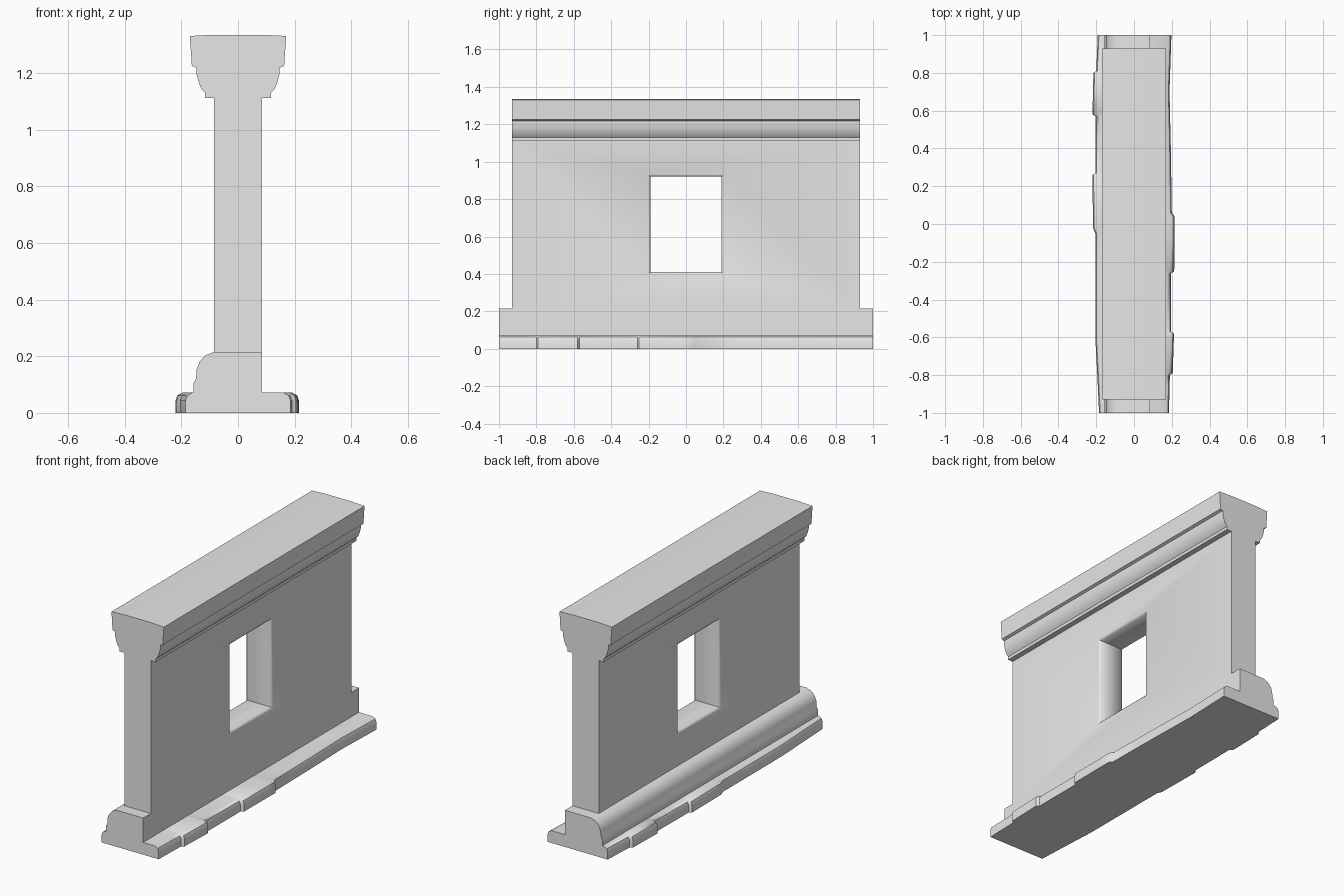
import bpy, bmesh, math

cube = bpy.data.objects.get("Cube")
if cube:
    bpy.data.objects.remove(cube, do_unlink=True)

stone = bpy.data.materials.new("grey_stone")
stone.use_nodes = True
stone.diffuse_color = (0.8, 0.8, 0.8, 1)
stone.node_tree.nodes["Principled BSDF"].inputs["Base Color"].default_value = (0.8, 0.8, 0.8, 1)


def loft(name, rings, closed=False, angle=35):
    """Skin a series of equal-sized rings, capping the ends unless closed."""
    bm = bmesh.new()
    loops = [[bm.verts.new(p) for p in ring] for ring in rings]
    pairs = list(zip(loops, loops[1:] + loops[:1] if closed else loops[1:]))
    for a, b in pairs:
        for i in range(len(a)):
            j = (i + 1) % len(a)
            bm.faces.new((a[i], a[j], b[j], b[i]))
    if not closed:
        bm.faces.new(loops[0])
        bm.faces.new(loops[-1])
    bmesh.ops.recalc_face_normals(bm, faces=bm.faces)
    mesh = bpy.data.meshes.new(name)
    bm.to_mesh(mesh)
    bm.free()
    mesh.materials.append(stone)
    obj = bpy.data.objects.new(name, mesh)
    bpy.context.collection.objects.link(obj)
    bpy.ops.object.select_all(action="DESELECT")
    obj.select_set(True)
    bpy.context.view_layer.objects.active = obj
    bpy.ops.object.shade_smooth_by_angle(angle=math.radians(angle))
    return obj


def extrude_profile(name, profile, half_length):
    return loft(name, [[(x, y, z) for x, z in profile] for y in (-half_length, half_length)])


# Wall panel with a chamfered window opening
def rect(x, half_width, bottom, top):
    w = half_width
    return [(x, -w, bottom), (x, w, bottom), (x, w, top), (x, -w, top)]


T, C = 0.085, 0.012
side = [(T, 0.93, 0.215, 1.112), (T, 0.19 + C, 0.41 - C, 0.92 + C), (T - C, 0.19, 0.41, 0.92)]
rings = [rect(*r) for r in side] + [rect(-r[0], *r[1:]) for r in reversed(side)]
loft("wall_panel", rings, closed=True, angle=50)

# Coping along the top, symmetric moulded profile
half = [(0.117, 1.112), (0.117, 1.13), (0.13, 1.145), (0.14, 1.17), (0.147, 1.198),
        (0.147, 1.219), (0.163, 1.225), (0.17, 1.331), (0.085, 1.335)]
extrude_profile("coping", half + [(-x, z) for x, z in reversed(half)], 0.93)

# Base course: flat on one face, rounded moulding on the other
base = [(0.085, 0.07), (0.085, 0.215), (-0.085, 0.215), (-0.115, 0.203), (-0.135, 0.182),
        (-0.146, 0.155), (-0.148, 0.122), (-0.157, 0.105), (-0.157, 0.07)]
extrude_profile("base_course", base, 1.0)

# Rough stone plinth: outlines of each long edge as (y, distance from centre)
left_edge = [(-1, 0.185), (-0.8, 0.19), (-0.79, 0.205), (-0.58, 0.212), (-0.57, 0.197),
             (-0.26, 0.197), (-0.25, 0.213), (0.04, 0.215), (0.06, 0.2), (0.4, 0.195),
             (0.7, 0.188), (1, 0.198)]
right_edge = [(-1, 0.185), (-0.85, 0.192), (-0.6, 0.205), (-0.05, 0.205), (-0.02, 0.217),
              (0.26, 0.22), (0.27, 0.205), (0.57, 0.203), (0.58, 0.22), (0.8, 0.215),
              (0.81, 0.2), (1, 0.192)]


def reach(edge, y):
    for (y0, d0), (y1, d1) in zip(edge, edge[1:]):
        if y <= y1:
            return d0 + (d1 - d0) * (y - y0) / (y1 - y0)
    return edge[-1][1]


def plinth_ring(y):
    a, b = reach(left_edge, y), -reach(right_edge, y)
    return [(b, y, 0), (b, y, 0.045), (b + 0.006, y, 0.062), (b + 0.025, y, 0.072),
            (a - 0.025, y, 0.072), (a - 0.006, y, 0.062), (a, y, 0.045), (a, y, 0)]


stations = sorted({y for y, d in left_edge + right_edge})
loft("stone_plinth", [plinth_ring(y) for y in stations], angle=40)
